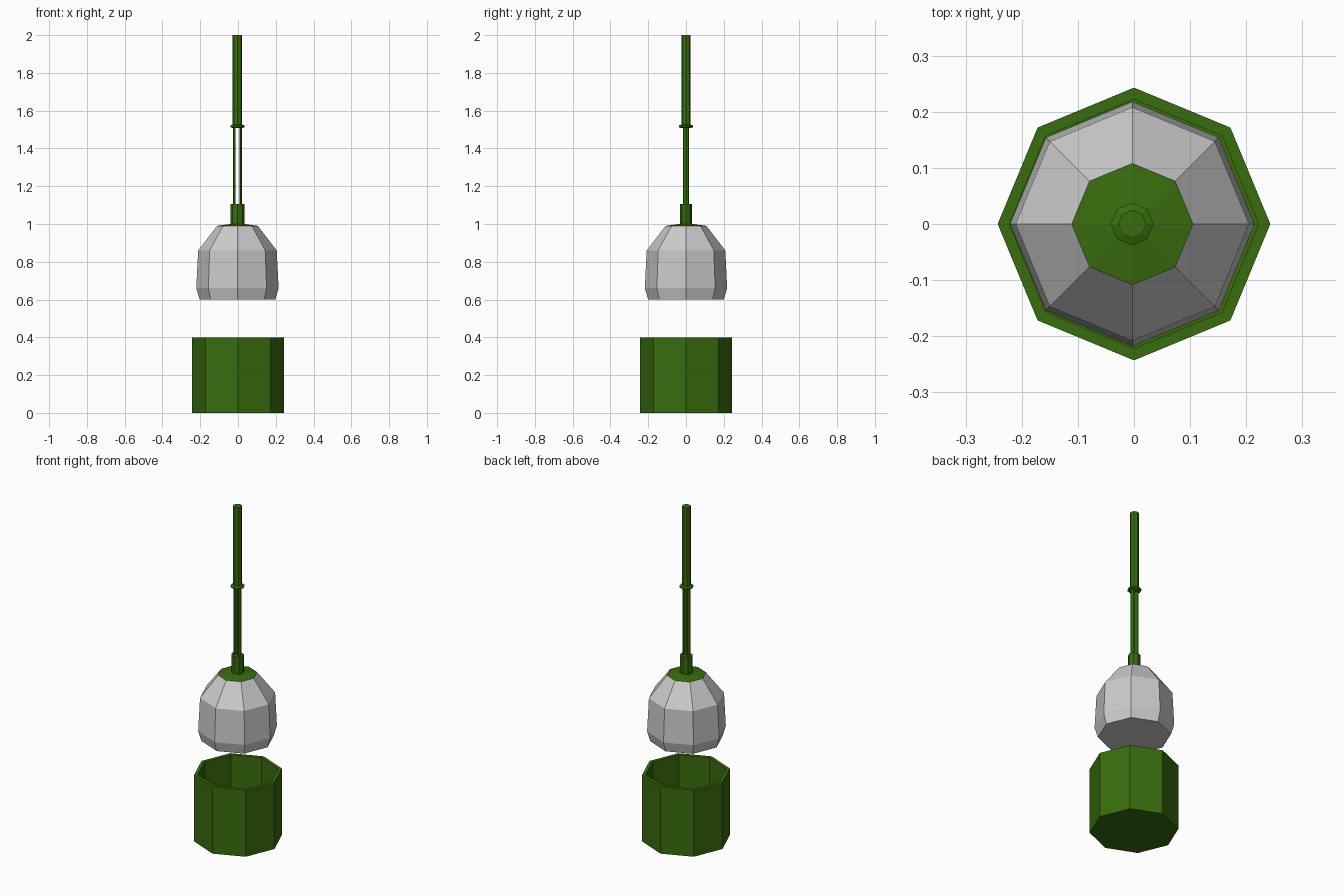
import bpy, bmesh, math

if "Cube" in bpy.data.objects:
    bpy.data.objects.remove(bpy.data.objects["Cube"])

SIDES = 8
OX = -0.003  # brush sits slightly off-centre in its cup

green = bpy.data.materials.new("green_plastic")
green.diffuse_color = (0.04, 0.15, 0.004, 1)
green.use_nodes = True
green.node_tree.nodes["Principled BSDF"].inputs["Base Color"].default_value = green.diffuse_color


def finish(name, bm, mat):
    bmesh.ops.recalc_face_normals(bm, faces=bm.faces)
    mesh = bpy.data.meshes.new(name)
    bm.to_mesh(mesh)
    bm.free()
    obj = bpy.data.objects.new(name, mesh)
    bpy.context.collection.objects.link(obj)
    if mat:
        mesh.materials.append(mat)
    return obj


def lathe(profile, ox=0.0, sy=1.0, bottom=True, top=True):
    """Stack octagonal rings given as (radius, z) and skin them."""
    bm = bmesh.new()
    rings = []
    for r, z in profile:
        angles = [2 * math.pi * i / SIDES for i in range(SIDES)]
        rings.append([bm.verts.new((ox + r * math.cos(a), sy * r * math.sin(a), z)) for a in angles])
    for lo, hi in zip(rings, rings[1:]):
        for i in range(SIDES):
            j = (i + 1) % SIDES
            bm.faces.new((lo[i], lo[j], hi[j], hi[i]))
    if bottom:
        bm.faces.new(rings[0][::-1])
    if top:
        bm.faces.new(rings[-1])
    return bm


# Open cup with wall thickness and inner floor
finish("cup", lathe([(0.243, 0), (0.243, 0.4), (0.222, 0.4), (0.222, 0.02)]), green)

# Bristle head and the domed cap over it
finish("bristle_head", lathe([(0.2, 0.6), (0.218, 0.66), (0.208, 0.86), (0.108, 0.99)],
                             OX, top=False), None)
finish("bristle_cap", lathe([(0.108, 0.99), (0.036, 1.0)], OX, bottom=False), green)

# Handle: socket, ring and upper grip
finish("handle_socket", lathe([(0.037, 0.998), (0.037, 1.105)], OX, sy=0.85), green)
finish("handle_ring", lathe([(0.026, 1.508), (0.038, 1.513), (0.038, 1.521), (0.026, 1.526)], OX), green)
finish("handle_grip", lathe([(0.025, 1.52), (0.025, 2.0)], OX), green)

# Split lower stem: two mirrored halves with a slot between them
for name, s in (("stem_left", -1), ("stem_right", 1)):
    bm = lathe([(0.024, 1.1), (0.024, 1.515)], OX, sy=0.85)
    cut = bmesh.ops.bisect_plane(bm, geom=bm.verts[:] + bm.edges[:] + bm.faces[:],
                                 plane_co=(OX + s * 0.01, 0, 0), plane_no=(s, 0, 0), clear_inner=True)
    edges = [e for e in cut["geom_cut"] if isinstance(e, bmesh.types.BMEdge)]
    bmesh.ops.holes_fill(bm, edges=edges)
    finish(name, bm, green)
